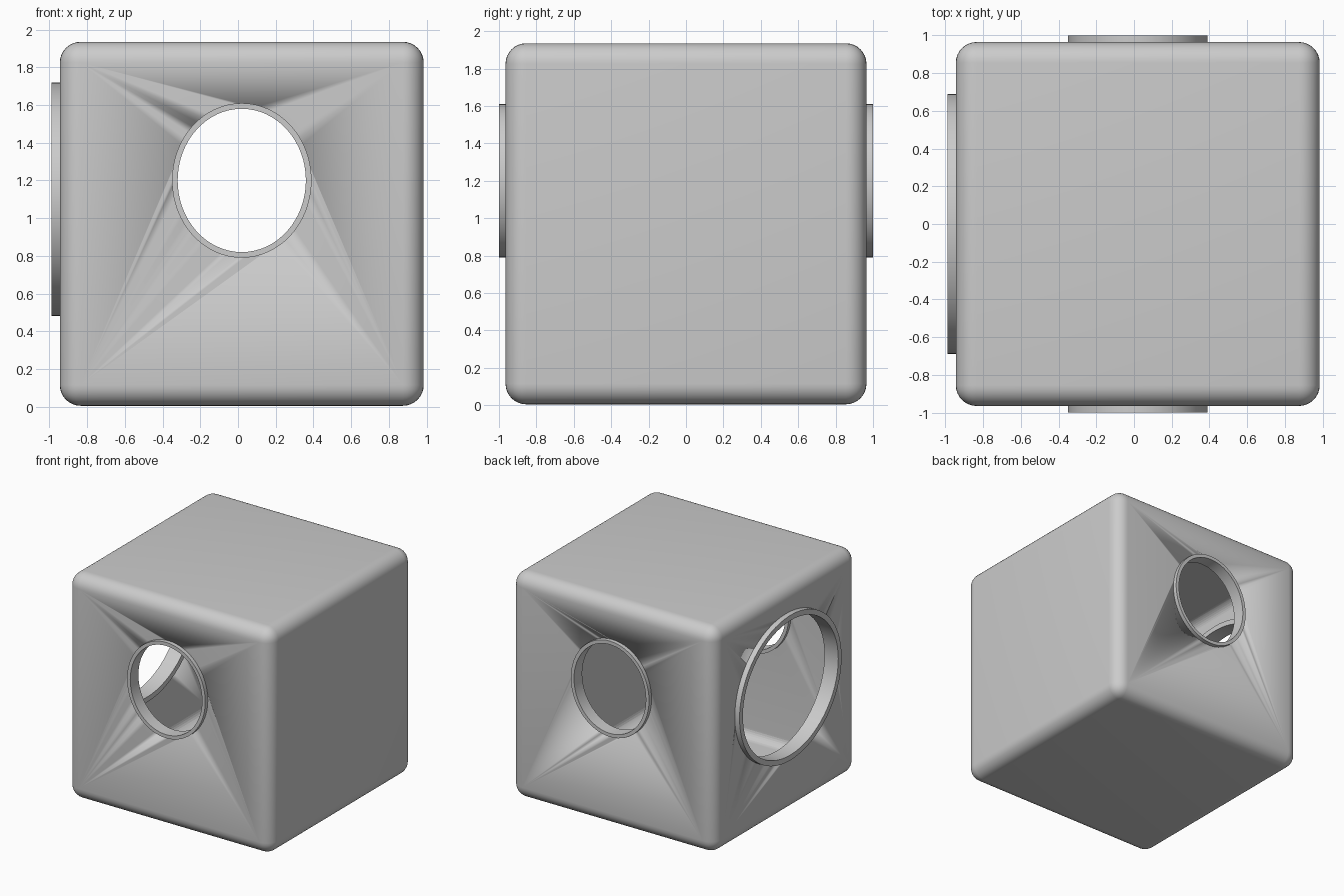
import bpy, bmesh, math
from mathutils import Vector

if "Cube" in bpy.data.objects:
    bpy.data.objects.remove(bpy.data.objects["Cube"])

def finish(name, bm):
    bmesh.ops.recalc_face_normals(bm, faces=bm.faces)
    me = bpy.data.meshes.new(name)
    bm.to_mesh(me)
    bm.free()
    ob = bpy.data.objects.new(name, me)
    bpy.context.collection.objects.link(ob)
    for p in me.polygons:
        p.use_smooth = True
    return ob

def sharpen(ob, angle=35):
    bpy.ops.object.select_all(action='DESELECT')
    ob.select_set(True)
    bpy.context.view_layer.objects.active = ob
    bpy.ops.object.shade_smooth_by_angle(angle=math.radians(angle))

def rounded_box(name, center, half, radius):
    bm = bmesh.new()
    bmesh.ops.create_cube(bm, size=2)
    for v in bm.verts:
        v.co = Vector(center) + v.co * half
    bmesh.ops.bevel(bm, geom=bm.edges[:], offset=radius, segments=8,
                    profile=0.5, affect='EDGES')
    return finish(name, bm)

def place(axis, center, depth, u, z):
    # axis is the opening's direction, depth the position along it
    return (depth, center[0] + u, center[1] + z) if axis == 'x' else \
           (center[0] + u, depth, center[1] + z)

def oval_tube(name, axis, center, span, outer, inner=None, n=64):
    # Solid oval plug, or an oval rim when an inner size is given
    bm = bmesh.new()
    def loop(r, d):
        return [bm.verts.new(place(axis, center, d, r[0] * math.cos(2 * math.pi * i / n),
                                   r[1] * math.sin(2 * math.pi * i / n))) for i in range(n)]
    a, b = loop(outer, span[0]), loop(outer, span[1])
    if inner:
        c, d = loop(inner, span[1]), loop(inner, span[0])
        rings = [(a, b), (b, c), (c, d), (d, a)]
    else:
        rings = [(a, b)]
        bm.faces.new(a)
        bm.faces.new(b)
    for p, q in rings:
        for i in range(n):
            j = (i + 1) % n
            bm.faces.new((p[i], p[j], q[j], q[i]))
    return finish(name, bm)

def cut(target, tool):
    m = target.modifiers.new(tool.name, 'BOOLEAN')
    m.operation, m.solver, m.object = 'DIFFERENCE', 'EXACT', tool
    tool.hide_render = True
    tool.display_type = 'WIRE'

# Hollow rounded housing
middle, half, wall = (0.02, 0, 0.97), 0.965, 0.045
shell = rounded_box("housing", middle, half, 0.11)
cut(shell, rounded_box("cavity_cutter", middle, half - wall, 0.08))

# Oval openings with rims: front and back match, the left one is larger
openings = [
    ("front", 'y', (0.02, 1.20), (-1.0, -0.89), (0.37, 0.41), 0.03),
    ("back", 'y', (0.02, 1.20), (0.89, 1.0), (0.37, 0.41), 0.03),
    ("left", 'x', (0, 1.10), (-0.99, -0.86), (0.69, 0.62), 0.045),
]
for name, axis, center, span, outer, width in openings:
    inner = [r - width for r in outer]
    mid = [r - width / 2 for r in outer]
    rim = oval_tube(name + "_rim", axis, center, span, outer, inner)
    sharpen(rim)
    cut(shell, oval_tube(name + "_cutter", axis, center,
                         (span[0] - 0.1, span[1] + 0.1), mid))
sharpen(shell)
